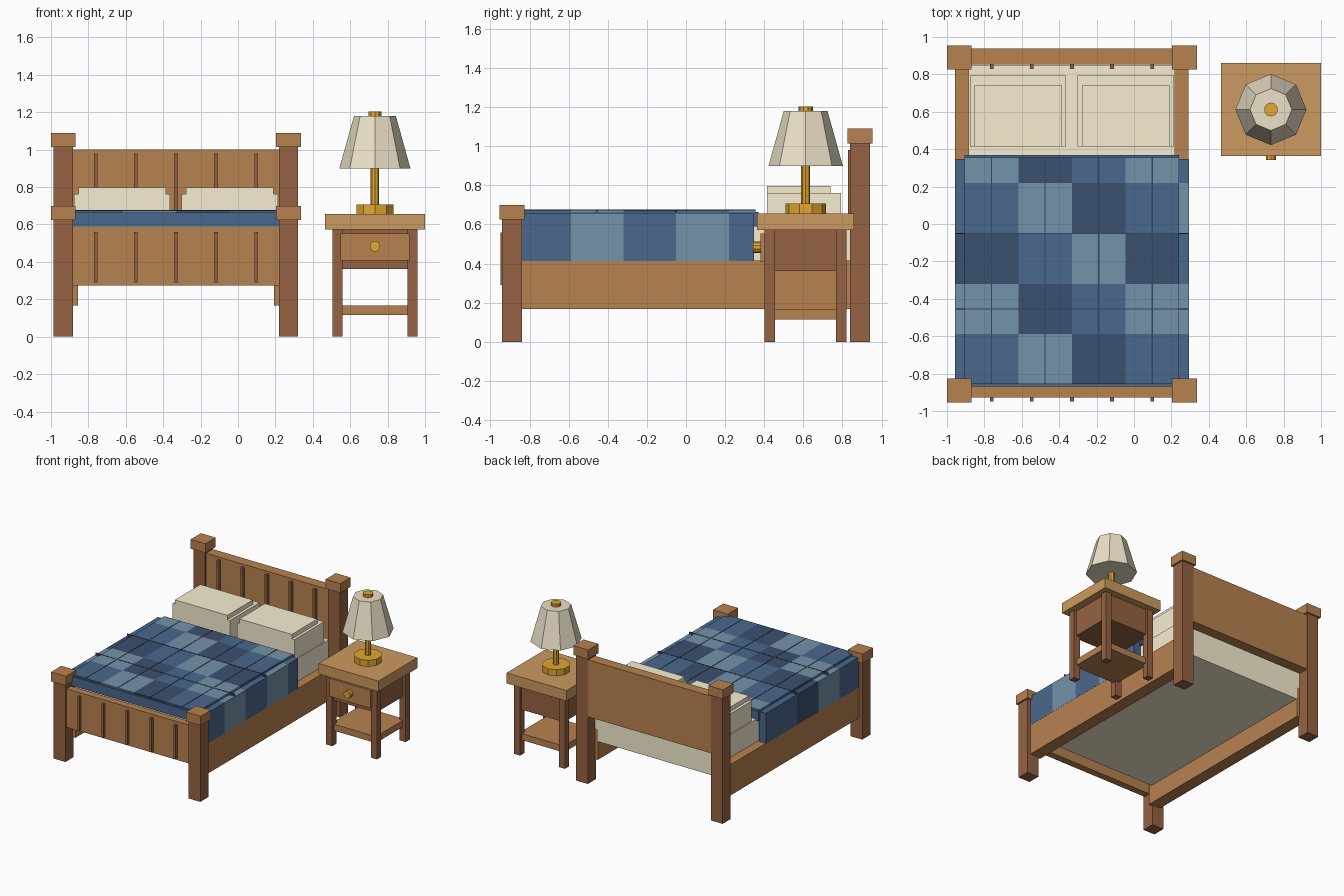
import bpy, bmesh, math
from mathutils import Matrix

if "Cube" in bpy.data.objects:
    bpy.data.objects.remove(bpy.data.objects["Cube"])


def material(name, hex_code):
    def lin(c):
        return c / 12.92 if c < 0.04045 else ((c + 0.055) / 1.055) ** 2.4
    m = bpy.data.materials.new(name)
    rgb = [lin(int(hex_code[i:i + 2], 16) / 255) for i in (0, 2, 4)]
    m.diffuse_color = (*rgb, 1)
    m.use_nodes = True
    m.node_tree.nodes["Principled BSDF"].inputs["Base Color"].default_value = m.diffuse_color
    return m


WOOD = material("light_wood", "B88250")
DARK = material("dark_wood", "966242")
TOP = material("table_wood", "CC9A60")
CREAM = material("cream", "F8EED2")
SHADE = material("shade_cream", "EBE1C8")
GOLD = material("brass", "E2A82E")
MID = material("blue", "4A688C")
LIGHT = material("light_blue", "7592AA")
NAVY = material("dark_blue", "3B5070")
STITCH = material("stitch", "33475F")


def finish(name, bm, mat):
    me = bpy.data.meshes.new(name)
    bm.to_mesh(me)
    bm.free()
    me.materials.append(mat)
    ob = bpy.data.objects.new(name, me)
    bpy.context.collection.objects.link(ob)
    return ob


def box(name, x, y, z, mat):
    """Box from (min, max) ranges on each axis."""
    bm = bmesh.new()
    size = [r[1] - r[0] for r in (x, y, z)]
    mid = [(r[1] + r[0]) / 2 for r in (x, y, z)]
    bmesh.ops.create_cube(bm, size=1, matrix=Matrix.Translation(mid) @ Matrix.Diagonal((*size, 1)))
    return finish(name, bm, mat)


def prism(name, centre, r1, r2, depth, sides, mat, rot=Matrix()):
    """Flat-sided cylinder or frustum; r1 is the lower radius."""
    bm = bmesh.new()
    bmesh.ops.create_cone(bm, cap_ends=True, segments=sides, radius1=r1, radius2=r2,
                          depth=depth, matrix=Matrix.Translation(centre) @ rot)
    return finish(name, bm, mat)


def around(c, half):
    return (c - half, c + half)


# Bed posts with caps
BX = -0.332
for sx in (-1, 1):
    px = BX + sx * 0.602
    for label, py, h in (("foot", -0.89, 0.625), ("head", 0.89, 1.015)):
        box(label + "_post", around(px, 0.052), around(py, 0.051), (0, h), DARK)
        box(label + "_post_cap", around(px, 0.066), around(py, 0.065), (h, h + 0.075), WOOD)
    # Side rail
    box("side_rail", around(BX + sx * 0.574, 0.05), (-0.85, 0.85), (0.167, 0.415), WOOD)

# Headboard and footboard with raised slats
box("headboard", around(BX, 0.555), (0.852, 0.937), (0.54, 1.0), WOOD)
box("footboard", around(BX, 0.555), (-0.927, -0.87), (0.275, 0.585), WOOD)
for i in range(-2, 3):
    sx = around(BX + i * 0.2145, 0.01)
    box("headboard_slat", sx, (0.828, 0.856), (0.57, 0.98), DARK)
    box("footboard_slat", sx, (-0.948, -0.925), (0.29, 0.56), DARK)

# Mattress and stepped pillows
box("mattress", around(BX, 0.552), (-0.82, 0.85), (0.315, 0.6), CREAM)
for cx in (-0.62, -0.044):
    box("pillow", around(cx, 0.257), (0.415, 0.793), (0.6, 0.762), CREAM)
    box("pillow_top", around(cx, 0.234), (0.415, 0.74), (0.762, 0.798), CREAM)

# Quilt slab, coloured patches and side drapes
box("quilt", around(BX, 0.573), (-0.869, 0.37), (0.59, 0.665), MID)
rows = [-0.855, -0.588, -0.32, -0.05, 0.22, 0.355]
patterns = ((MID, LIGHT, NAVY, MID), (LIGHT, NAVY, MID, LIGHT), (NAVY, MID, LIGHT, NAVY),
            (MID, LIGHT, NAVY, MID), (LIGHT, NAVY, MID, LIGHT))
drapes = {-1: (MID, LIGHT, NAVY, MID, MID), 1: (MID, LIGHT, MID, LIGHT, MID)}
for r, pattern in enumerate(patterns):
    ys = (rows[r], rows[r + 1])
    for c, mat in enumerate(pattern):
        x0 = BX - 0.573 + c * 0.2865
        box("quilt_patch", (x0, x0 + 0.2865), ys, (0.664, 0.675), mat)
    for s, mats in drapes.items():
        dy = (ys[0], min(ys[1], 0.348))
        box("quilt_drape", around(BX + s * 0.594, 0.031), dy, (0.413, 0.658), mats[r])

# Quilt stitching
for i in range(4):
    box("stitch_long", around(BX + (i - 1.5) * 0.2865, 0.003), (-0.855, 0.355), (0.67, 0.677), STITCH)
for y in (-0.455, -0.05):
    box("stitch_cross", around(BX, 0.62), around(y, 0.003), (0.65, 0.677), STITCH)

# Nightstand
NX, NY = 0.732, 0.612
box("table_top", around(NX, 0.267), around(NY, 0.248), (0.572, 0.657), TOP)
for sx in (-1, 1):
    for sy in (-1, 1):
        box("table_leg", around(NX + sx * 0.2, 0.027), around(NY + sy * 0.183, 0.027), (0, 0.572), DARK)
box("drawer_case", around(NX, 0.205), around(NY, 0.19), (0.363, 0.572), DARK)
box("drawer_front", around(NX, 0.184), (0.382, 0.43), (0.408, 0.553), WOOD)
box("table_shelf", around(NX, 0.2), around(NY, 0.185), (0.115, 0.167), WOOD)
turn = Matrix.Rotation(math.radians(90), 4, 'X')
prism("knob", (NX, 0.366, 0.483), 0.029, 0.029, 0.048, 10, GOLD, turn)

# Lamp
prism("lamp_base", (NX, NY, 0.682), 0.104, 0.104, 0.05, 10, GOLD)
prism("lamp_stem", (NX, NY, 0.81), 0.023, 0.023, 0.22, 8, GOLD)
prism("lamp_shade", (NX, NY, 1.04), 0.19, 0.112, 0.28, 8, SHADE)
prism("lamp_finial", (NX, NY, 1.191), 0.037, 0.037, 0.027, 10, GOLD)
